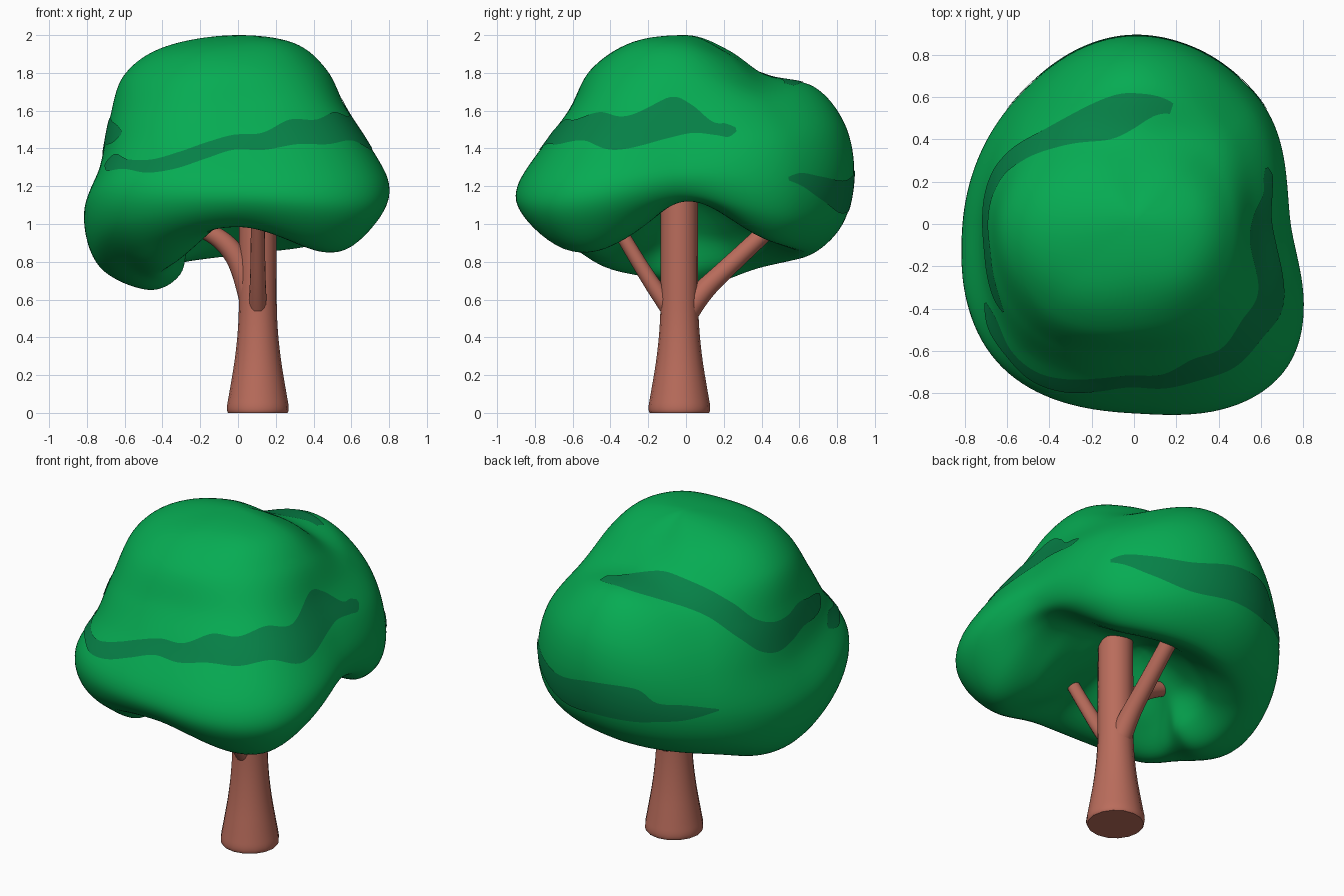
import bpy, bmesh, math

if "Cube" in bpy.data.objects:
    bpy.data.objects.remove(bpy.data.objects["Cube"])


def material(name, rgb):
    m = bpy.data.materials.new(name)
    m.diffuse_color = (*rgb, 1)
    m.use_nodes = True
    m.node_tree.nodes["Principled BSDF"].inputs["Base Color"].default_value = m.diffuse_color
    return m


leaf = material("leaf green", (0.002, 0.41, 0.086))
dark_leaf = material("dark leaf green", (0.002, 0.218, 0.063))
bark = material("red brown bark", (0.49, 0.151, 0.106))


def smooth(ob, angle=50):
    bpy.ops.object.select_all(action='DESELECT')
    ob.select_set(True)
    bpy.context.view_layer.objects.active = ob
    if ob.type == 'CURVE':
        bpy.ops.object.convert(target='MESH')
    bpy.ops.object.shade_smooth_by_angle(angle=math.radians(angle))


# Wood: round tubes along a path of (x, y, z, radius)
def tube(name, pts):
    cu = bpy.data.curves.new(name, 'CURVE')
    cu.dimensions = '3D'
    cu.bevel_depth = 1
    cu.bevel_resolution = 6
    cu.use_fill_caps = True
    s = cu.splines.new('NURBS')
    s.points.add(len(pts) - 1)
    for p, (x, y, z, r) in zip(s.points, pts):
        p.co = (x, y, z, 1)
        p.radius = r
    s.order_u = 3
    s.use_endpoint_u = True
    s.resolution_u = 6
    cu.materials.append(bark)
    ob = bpy.data.objects.new(name, cu)
    bpy.context.collection.objects.link(ob)
    smooth(ob)


X, Y = 0.105, -0.035
tube("trunk", [(X, Y, 0, .157), (X, Y, .012, .168), (X, Y, .1, .152), (X, Y, .3, .118),
               (X, Y, .5, .1), (X, Y, .7, .1), (X, Y, 1.3, .098)])
tube("left_branch", [(.07, Y, .58, .06), (.03, Y, .76, .06), (-.05, Y, .89, .055),
                     (-.17, Y, .97, .045), (-.34, Y, 1.04, .04)])
tube("front_branch", [(X, .02, .40, .05), (X, -.11, .58, .047),
                      (X, -.25, .79, .038), (X, -.43, 1.1, .036)])
tube("back_branch", [(X, -.02, .5, .07), (X, .06, .62, .058), (X, .22, .77, .048), (X, .52, 1.05, .046)])

# Canopy: one (radius, height) profile every 45 degrees, top to hollow underside
TOP, UNDER = (0, 2.0), (0, 1.17)
PROFILES = [
    [(.30, 1.95), (.47, 1.81), (.57, 1.61), (.68, 1.42), (.74, 1.26), (.70, 1.15), (.60, 1.12), (.44, 1.13), (.25, 1.15)],
    [(.28, 1.90), (.47, 1.75), (.63, 1.63), (.78, 1.45), (.835, 1.22), (.80, 1.02), (.67, .91), (.50, .96), (.32, 1.07)],
    [(.22, 1.91), (.42, 1.79), (.68, 1.725), (.84, 1.53), (.89, 1.27), (.83, 1.00), (.65, .84), (.47, .90), (.31, 1.02)],
    [(.30, 1.92), (.50, 1.77), (.65, 1.58), (.76, 1.35), (.81, 1.10), (.76, .90), (.61, .78), (.43, .80), (.29, .95)],
    [(.38, 1.94), (.60, 1.79), (.68, 1.55), (.73, 1.30), (.81, 1.03), (.73, .77), (.48, .653), (.31, .73), (.24, .95)],
    [(.36, 1.94), (.57, 1.80), (.70, 1.58), (.79, 1.40), (.91, 1.20), (.89, 1.02), (.76, .87), (.56, .765), (.35, .89)],
    [(.29, 1.96), (.50, 1.82), (.61, 1.62), (.72, 1.46), (.88, 1.22), (.87, 1.08), (.73, .985), (.52, 1.03), (.29, 1.09)],
    [(.31, 1.965), (.50, 1.83), (.65, 1.63), (.82, 1.43), (.98, 1.20), (.965, 1.03), (.78, .86), (.57, .89), (.34, 1.03)],
]
# extra mirrored points carry each profile smoothly through the poles
PROFILES = [[(-p[0][0], p[0][1]), TOP, *p, UNDER, (-p[-1][0], p[-1][1])] for p in PROFILES]


def catmull(a, b, c, d, t):
    return tuple(0.5 * (2 * q + (r - p) * t + (2 * p - 5 * q + 4 * r - s) * t * t
                        + (3 * q - p - 3 * r + s) * t ** 3) for p, q, r, s in zip(a, b, c, d))


def surface(az, v):
    """Canopy point at azimuth az (degrees) and profile position v (0 top .. 10 underside)."""
    k = min(int(v), 9)
    u = (az % 360) / 45
    i = int(u)
    cols = [catmull(*PROFILES[(i + n) % 8][k:k + 4], v - k) for n in (-1, 0, 1, 2)]
    r, z = catmull(*cols, u - i)
    a = math.radians(az)
    return (r * math.cos(a), r * math.sin(a), z)


def find_v(az, z):
    """Profile position on the outer side at height z."""
    lo, hi = 0.2, 6.5
    for _ in range(24):
        mid = (lo + hi) / 2
        lo, hi = (mid, hi) if surface(az, mid)[2] > z else (lo, mid)
    return lo


def sheet(name, rows, mat, closed=False, lift=0):
    bm = bmesh.new()
    vs = [[bm.verts.new(p) for p in row] for row in rows]
    for i in range(len(vs) - (0 if closed else 1)):
        a, b = vs[i], vs[(i + 1) % len(vs)]
        for j in range(len(a) - 1):
            bm.faces.new((a[j + 1], b[j + 1], b[j], a[j]))
    if closed:
        bmesh.ops.remove_doubles(bm, verts=bm.verts, dist=1e-5)
    bm.normal_update()
    for v in bm.verts:
        v.co += v.normal * lift
    me = bpy.data.meshes.new(name)
    bm.to_mesh(me)
    bm.free()
    me.materials.append(mat)
    ob = bpy.data.objects.new(name, me)
    bpy.context.collection.objects.link(ob)
    smooth(ob, 80)


sheet("canopy", [[surface(i * 2.5, j / 8) for j in range(81)] for i in range(144)], leaf, closed=True)


# Leaf bands: thin plates through (azimuth, low z, high z)
def band(name, pts):
    pts = [pts[0], *pts, pts[-1]]
    rows = []
    for i in range(len(pts) - 3):
        for s in range(8 + (i == len(pts) - 4)):
            az, low, high = catmull(*pts[i:i + 4], s / 8)
            v0, v1 = find_v(az, high), find_v(az, low)
            rows.append([surface(az, v0 + (v1 - v0) * j / 8) for j in range(9)])
    sheet(name, rows, dark_leaf, lift=0.004)


band("front_leaf_band", [
    (208, 1.31, 1.33), (215, 1.28, 1.37), (226, 1.29, 1.34), (237, 1.27, 1.34), (247, 1.29, 1.38),
    (257, 1.34, 1.43), (268, 1.39, 1.47), (280, 1.39, 1.48), (293, 1.42, 1.55), (305, 1.42, 1.55),
    (318, 1.44, 1.59), (332, 1.39, 1.57), (351, 1.45, 1.67), (363, 1.48, 1.63), (373, 1.47, 1.54),
    (379, 1.46, 1.53), (383, 1.49, 1.51)])
band("left_leaf_band", [
    (72, 1.73, 1.742), (90, 1.75, 1.78), (112, 1.71, 1.80), (135, 1.63, 1.76), (150, 1.50, 1.68),
    (160, 1.40, 1.58), (170, 1.36, 1.53), (180, 1.38, 1.53), (190, 1.42, 1.56), (200, 1.42, 1.54),
    (208, 1.43, 1.52), (214, 1.47, 1.49)])
band("back_leaf_band", [
    (41, 1.23, 1.25), (47, 1.20, 1.27), (57, 1.13, 1.25), (72, 1.06, 1.23), (90, 1.07, 1.28),
    (106, 1.07, 1.28), (114, 1.08, 1.20), (125, 1.09, 1.18), (138, 1.13, 1.14)])
